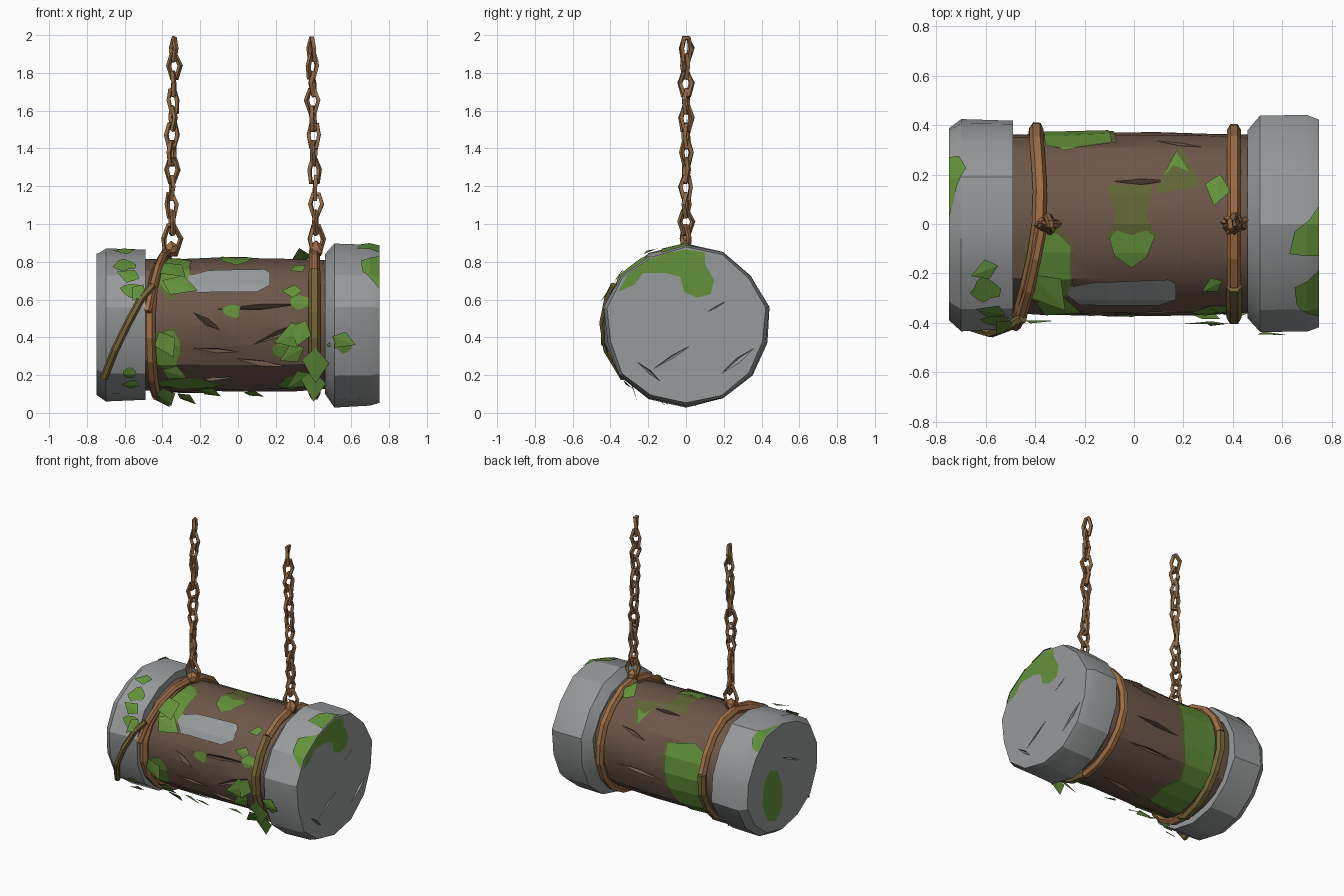
import bpy, bmesh, math, random
from mathutils import Vector
from math import sin, cos, radians as rad

if "Cube" in bpy.data.objects:
    bpy.data.objects.remove(bpy.data.objects["Cube"])
random.seed(7)
rnd = random.uniform
CZ, TAU = 0.465, 2 * math.pi     # height of the log axis, full turn

def mat(name, *rgb):
    m = bpy.data.materials.new(name)
    m.diffuse_color = (*rgb, 1)
    m.use_nodes = True
    m.node_tree.nodes["Principled BSDF"].inputs["Base Color"].default_value = m.diffuse_color
    return m

BARK, STONE = mat("bark brown", .155, .094, .066), mat("stone grey", .31, .325, .33)
MOSS, STAIN = mat("moss green", .125, .285, .042), mat("moss stain", .115, .130, .035)
ROPE, CHAIN = mat("rope brown", .340, .155, .060), mat("chain rust", .300, .145, .060)
VINE = mat("olive vine", .190, .130, .038)

def link(name, data, m):
    data.materials.append(m)
    ob = bpy.data.objects.new(name, data)
    bpy.context.collection.objects.link(ob)
    bpy.context.view_layer.objects.active = ob
    return ob

def add(name, bm, m):
    me = bpy.data.meshes.new(name)
    bm.to_mesh(me)
    bm.free()
    return link(name, me, m)

def polar(x, a, r):
    """Point round the log; a = 0 is the top, 90 degrees the front."""
    return Vector((x, -1.05 * r * sin(a), CZ + r * cos(a)))

def select(ob):
    bpy.ops.object.select_all(action='DESELECT')
    ob.select_set(True)
    bpy.context.view_layer.objects.active = ob

class Drum:
    """Faceted cylinder along x that patches can be laid on exactly."""
    def __init__(self, name, profile, n, jitter, m):
        self.n, self.xs = n, [p[0] for p in profile]
        side = [rnd(-jitter, jitter) for _ in range(n)]
        self.rings = [[polar(x, TAU * i / n, r + side[i] + rnd(-jitter, jitter) * .5)
                       for i in range(n)] for x, r in profile]
        bm = bmesh.new()
        vs = [[bm.verts.new(p) for p in ring] for ring in self.rings]
        for A, B in zip(vs, vs[1:]):
            for i in range(n):
                bm.faces.new((A[i], A[(i + 1) % n], B[(i + 1) % n], B[i]))
        bm.faces.new(vs[0])
        bm.faces.new(vs[-1])
        bmesh.ops.recalc_face_normals(bm, faces=bm.faces)
        self.ob = add(name, bm, m)

    def at(self, x, a, off=0):
        x = min(max(x, self.xs[0]), self.xs[-1])
        k = max(i for i in range(len(self.xs) - 1) if self.xs[i] <= x + 1e-9)
        u = (x - self.xs[k]) / (self.xs[k + 1] - self.xs[k])
        f = (a / TAU * self.n) % self.n
        i, w = int(f) % self.n, f - int(f)
        p, q = (R[i].lerp(R[(i + 1) % self.n], w) for R in self.rings[k:k + 2])
        return p.lerp(q, u) + Vector((0, -sin(a), cos(a))) * off

    def patch(self, name, pts, m=MOSS, off=.008):
        """Lay a polygon of (x, degrees) on the facets."""
        bm = bmesh.new()
        bm.faces.new([bm.verts.new((x, rad(a), 0)) for x, a in pts])
        cuts = [((0, TAU * k / self.n, 0), (0, 1, 0)) for k in range(-self.n, self.n)]
        for co, no in cuts + [((x, 0, 0), (1, 0, 0)) for x in self.xs]:
            bmesh.ops.bisect_plane(bm, geom=bm.verts[:] + bm.edges[:] + bm.faces[:],
                                   plane_co=co, plane_no=no)
        for v in bm.verts:
            v.co = self.at(v.co.x, v.co.y, off)
        bm.normal_update()
        for f in bm.faces:
            c = f.calc_center_median()
            if f.normal.dot(Vector((0, c.y, c.z - CZ))) < 0:
                f.normal_flip()
        add(name, bm, m)

    def blob(self, name, cx, ca, rx, ra, halo=True):
        k = [rnd(.75, 1.15) for _ in range(11)]
        for s, m, off in ((1.15, STAIN, .005), (1, MOSS, .008))[0 if halo else 1:]:
            self.patch(name, [(cx + s * rx * q * cos(TAU * i / 11), ca - s * ra * q * sin(TAU * i / 11))
                              for i, q in enumerate(k)], m, off)

    def carve(self, cracks, place):
        """Cut wedge-shaped cracks (u, v, half length, half width, tilt)."""
        bm = bmesh.new()
        for u, v, L, w, t in cracks:
            c, s = cos(rad(t)), sin(rad(t))
            vs = [bm.verts.new(place(u, v, l * c - k * s, l * s + k * c, off)) for l, k, off in
                  ((-L, 0, .006), (L, 0, .006), (0, w, .02), (0, -w, .02), (L * .2, w * .4, -.033))]
            bmesh.ops.convex_hull(bm, input=vs)
        cutter = add("cutter", bm, self.ob.data.materials[0])
        cutter.hide_render = True
        select(self.ob)
        md = self.ob.modifiers.new("cracks", 'BOOLEAN')
        md.operation, md.solver, md.object = 'DIFFERENCE', 'EXACT', cutter
        bpy.ops.object.modifier_apply(modifier=md.name)
        bpy.data.objects.remove(cutter)
        bpy.ops.object.shade_smooth_by_angle(angle=rad(24))

def tube(name, paths, r, m, closed=False, res=1):
    cu = bpy.data.curves.new(name, 'CURVE')
    cu.dimensions, cu.bevel_depth, cu.bevel_resolution = '3D', r, res
    cu.use_fill_caps = True
    for pts in paths:
        sp = cu.splines.new('POLY')
        sp.points.add(len(pts) - 1)
        for p, co in zip(sp.points, pts):
            p.co = (*co, 1)
        sp.use_cyclic_u, sp.use_smooth = closed, False
    select(link(name, cu, m))
    bpy.ops.object.convert(target='MESH')

# log and stone end caps, with cracks
log = Drum("log", [(-.50, .35), (-.3, .352), (-.1, .358), (.1, .358), (.3, .354), (.48, .345)],
           20, .006, BARK)
left = Drum("left_stone_cap", [(-.75, .375), (-.70, .41), (-.49, .405)], 14, .010, STONE)
right = Drum("right_stone_cap", [(.46, .36), (.51, .425), (.70, .42), (.75, .405)], 14, .012, STONE)
log.carve([(.02, -28, .13, .02, 0), (.18, -60, .12, .02, 15), (.1, -100, .2, .025, 5),
           (.1, -128, .2, .02, 0), (.1, 74, .24, .022, -4), (-.17, 86, .1, .03, 35),
           (.2, 98, .16, .03, -25), (-.12, 112, .14, .02, 5), (.12, 124, .16, .025, 12),
           (-.15, 145, .15, .025, -10), (.1, 180, .2, .025, 8)],
          lambda x, a, l, k, o: log.at(x + l, rad(a) + k / .37, o))
right.carve([(-.08, .29, .14, .012, 32), (.27, .27, .13, .022, 38), (.16, .56, .07, .005, 30),
             (-.2, .22, .09, .015, -40)], lambda y, z, l, k, o: (.75 + o, y + l, z + k))
left.carve([(-.1, .55, .14, .010, 25)], lambda y, z, l, k, o: (-.75 - o, y + l, z + k))

# stone plate let into the log
log.patch("stone_plate", [(.17, 40), (.14, 36), (-.16, 38), (-.26, 43), (-.27, 50), (-.22, 61),
                          (.10, 61), (.17, 54)], STONE, .009)

# moss on the log: top, back streak, then the big strip by the left rope
log.patch("moss_stain", [(.08, -25), (-.11, -25), (-.07, -5), (-.11, 8), (.09, 8), (.05, -5)],
          STAIN, .004)
log.patch("heart_moss", [(.085, 8), (.05, 4), (-.01, 7), (-.07, 4), (-.10, 9), (-.08, 20),
                         (-.01, 28), (.05, 21)])
log.patch("moss_stain", [(.08, -19), (.19, -54), (.27, -24)], STAIN, .004)
log.patch("streak_moss", [(.12, -30), (.17, -50), (.22, -34), (.16, -38)])
for m, off, g in ((STAIN, .005, .02), (MOSS, .009, 0)):
    log.patch("strip_moss", [(-.36, -58), (-.28, -52), (-.09 + g, -60), (-.11 + g, -104),
                             (-.16 + g, -124), (-.20 + g, -142), (-.12 + g, -160),
                             (-.14 + g, -182), (-.39, -188)], m, off)
for b in ((-.34, 30, .10, 30), (-.37, 112, .07, 18), (.24, 112, .07, 8), (-.27, 152, .16, 9),
          (.33, 70, .06, 7), (.3, 150, .08, 10), (-.03, 78, .045, 6)):
    log.blob("log_moss", *b)

# moss on the stone caps
left.patch("cap_moss", [(-.75, -3), (-.75, -44), (-.71, -42), (-.68, -32), (-.72, -20)])
for b in ((-.60, 38, .06, 8), (-.56, 64, .06, 6), (-.57, 128, .04, 6)):
    left.blob("cap_moss", *b, False)
right.patch("cap_moss", [(.75, 18), (.63, 16), (.65, 4), (.71, -2), (.75, -10)])
right.patch("cap_moss", [(.75, 62), (.66, 48), (.65, 36), (.70, 32), (.75, 26)])
right.blob("cap_moss", .56, 104, .05, 7, False)
for x, pts in ((.754, [(-.36, .64), (-.27, .68), (-.23, .74), (-.1, .74), (-.03, .72), (-.01, .64),
                       (.06, .61), (.13, .63), (.15, .7), (.1, .79), (.1, .85), (0, .865),
                       (-.1, .845), (-.2, .81), (-.31, .73)][::1]),
               (-.754, [(.14, .56), (.06, .53), (.0, .4), (.0, .26), (.08, .18), (.17, .22),
                        (.23, .36), (.2, .5)])):
    bm = bmesh.new()
    f = bm.faces.new([bm.verts.new((x, y, z)) for y, z in pts])
    f.normal_update()
    if f.normal.x * x < 0:
        f.normal_flip()
    add("end_moss", bm, MOSS)

# ropes tied round the log, and a vine over the left cap
def arc(fx, a0, a1):
    return [[polar(fx(rad(a)), rad(a), .370 + rnd(-.008, .004)) for a in range(a0, a1 + 1, 20)]]

def left_x(a):
    return -.43 - .035 * sin(a) + .045 * max(0, cos(a)) ** 3

tube("left_rope", arc(left_x, -80, 180), .029, ROPE)
tube("left_rope_mossy", arc(left_x, 180, 280), .030, VINE)
tube("right_rope", arc(lambda a: .405, -180, 40), .029, ROPE)
tube("right_rope_mossy", arc(lambda a: .405, 40, 180), .031, VINE)
tube("left_second_strand", [[polar(-.37 - .0275 * i, rad(20 * i), .385 + .004 * i)
                             for i in range(5)]], .022, ROPE)
tube("hanging_vine", [[polar(x, rad(a), .42) for x, a in
                       ((-.45, 60), (-.51, 70), (-.58, 88), (-.65, 108), (-.71, 132))]], .020, VINE)

# knots and chains
for side, x0, x1 in (("left", -.355, -.34), ("right", .415, .39)):
    bm = bmesh.new()
    bmesh.ops.create_icosphere(bm, subdivisions=1, radius=.044)
    for v in bm.verts:
        v.co = v.co * rnd(.8, 1.15) + Vector((x0, 0, .865))
    add(side + "_knot", bm, ROPE)
    links = []
    for i in range(12):
        t, (w, h) = i / 11, (.030, .060) if i else (.045, .075)
        th = (i % 2) * math.pi / 2 + rnd(-.5, .5)
        links.append([(x0 + (x1 - x0) * t + w * u * cos(th) + rnd(-.008, .008),
                       w * u * sin(th) + rnd(-.006, .006), .915 + 1.01 * t + h * k)
                      for u, k in ((-.4, 1), (.4, 1), (1, .1), (.5, -1), (-.5, -1), (-1, .1))])
    tube(side + "_chain", links, .014, CHAIN, True, 0)

# leaves: x, angle, size, heading (0 = +x, 90 = down the front), lift off the surface
for x, a, size, rot, lift in (
        (-.52, 55, .13, 200, 0), (-.55, 22, .12, 160, 5), (-.5, 60, .12, 120, 4),
        (-.42, 30, .22, 50, 2), (-.40, 52, .20, 20, 0), (-.42, 95, .16, 60, 0),
        (-.40, 128, .14, 20, 4), (-.52, 138, .1, 190, 5), (-.40, 150, .14, 70, 15),
        (-.32, 160, .12, 30, 20), (-.2, 152, .12, 20, 10), (.03, 158, .11, 10, 8),
        (.37, 94, .19, 160, 2), (.36, 86, .15, 110, 0), (.35, 108, .15, 150, 0),
        (.39, 132, .16, 150, 10), (.41, 108, .20, 90, 0), (.40, 128, .18, 90, 18),
        (.47, 106, .19, -10, 4), (.50, 98, .13, 20, 4), (.34, 62, .11, 180, 2),
        (.35, -30, .15, 100, 0), (.36, 35, .1, 150, 2), (-.42, 175, .12, 60, 20)):
    a, rot, lift = rad(a), rad(rot), rad(lift)
    base, n = polar(x, a, .43 if abs(x) > .49 else .385), Vector((0, -sin(a), cos(a)))
    t = Vector((cos(rot), -cos(a) * sin(rot), -sin(a) * sin(rot)))
    s, d = n.cross(t) * size * .36, (t * cos(lift) + n * sin(lift)) * size
    bm = bmesh.new()
    b, l, tip, r = [bm.verts.new(base + p) for p in (n * 0, d * .45 + s - n * .006, d,
                                                     d * .35 - s - n * .006)]
    bm.faces.new((b, tip, l))
    bm.faces.new((b, r, tip))
    add("leaf", bm, MOSS)
